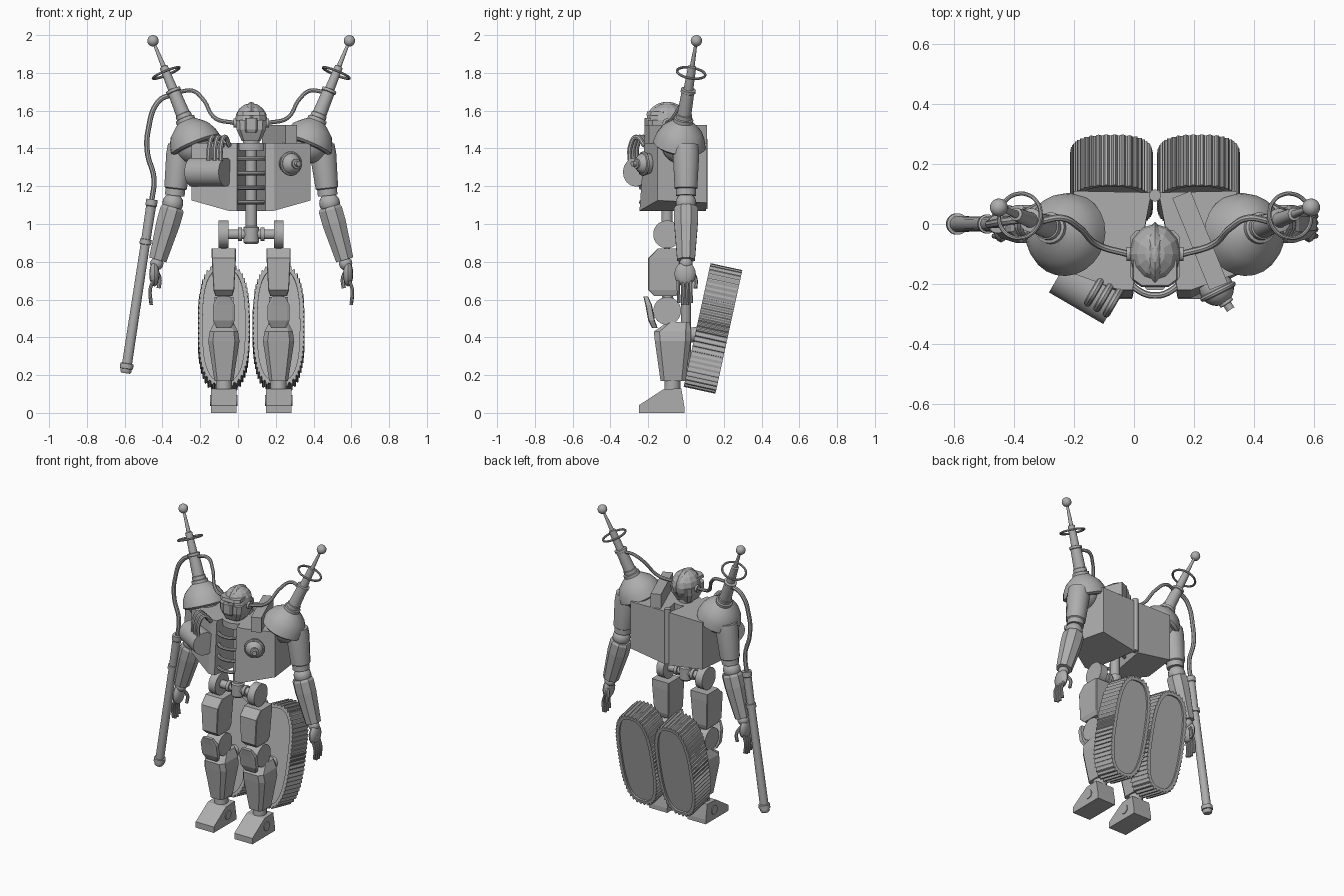
import bpy, bmesh, math
from mathutils import Vector, Matrix

cube = bpy.data.objects.get("Cube")
if cube:
    bpy.data.objects.remove(cube, do_unlink=True)

GREY = 0.42
CX = 0.07            # body centre line
metal = bpy.data.materials.new("plain grey metal")
metal.use_nodes = True
metal.diffuse_color = (GREY, GREY, GREY, 1)
metal.node_tree.nodes["Principled BSDF"].inputs["Base Color"].default_value = (GREY, GREY, GREY, 1)


def finish(name, bm, smooth=True):
    bmesh.ops.recalc_face_normals(bm, faces=bm.faces)
    mesh = bpy.data.meshes.new(name)
    bm.to_mesh(mesh)
    bm.free()
    mesh.materials.append(metal)
    ob = bpy.data.objects.new(name, mesh)
    bpy.context.collection.objects.link(ob)
    if smooth:
        bpy.ops.object.select_all(action='DESELECT')
        ob.select_set(True)
        bpy.context.view_layer.objects.active = ob
        bpy.ops.object.shade_smooth_by_angle(angle=math.radians(35))


def skin(bm, rings, cap=True):
    """Join equal vertex loops with quads and close both ends."""
    loops = [[bm.verts.new(p) for p in ring] for ring in rings]
    for a, b in zip(loops, loops[1:]):
        n = len(a)
        for i in range(n):
            bm.faces.new((a[i], a[(i + 1) % n], b[(i + 1) % n], b[i]))
    if cap:
        bm.faces.new(loops[0][::-1])
        bm.faces.new(loops[-1])


def lathe(name, a, b, profile, n=20, smooth=True):
    """Turned part from a to b; profile holds (fraction along, radius)."""
    a, b = Vector(a), Vector(b)
    rot = (b - a).to_track_quat('Z', 'Y')
    rings = []
    for t, r in profile:
        c = a.lerp(b, t)
        rings.append([c + rot @ Vector((r * math.cos(k), r * math.sin(k), 0))
                      for k in (math.tau * (i + 0.5) / n for i in range(n))])
    bm = bmesh.new()
    skin(bm, rings)
    finish(name, bm, smooth)


def rod(name, a, b, r, n=20):
    lathe(name, a, b, [(0, r), (1, r)], n)


def ball(name, c, r, scale=(1, 1, 1), u=20, v=12, smooth=True):
    bm = bmesh.new()
    bmesh.ops.create_uvsphere(bm, u_segments=u, v_segments=v, radius=r,
                              matrix=Matrix.Translation(c) @ Matrix.Diagonal((*scale, 1)))
    finish(name, bm, smooth)


def loft(name, cx, sections, chamfer=0.25):
    """Eight-sided block; sections hold (z, y front, y back, half width)."""
    rings = []
    for z, y0, y1, w in sections:
        c, h = (y0 + y1) / 2, (y1 - y0) / 2
        k = 1 - chamfer
        corners = ((1, k), (k, 1), (-k, 1), (-1, k), (-1, -k), (-k, -1), (k, -1), (1, -k))
        rings.append([(cx + w * u, c + h * v, z) for u, v in corners])
    bm = bmesh.new()
    skin(bm, rings)
    finish(name, bm, False)


def tube(name, points, r, closed=False):
    """Smooth bent pipe through the points."""
    cu = bpy.data.curves.new(name, 'CURVE')
    cu.dimensions, cu.bevel_depth, cu.bevel_resolution, cu.resolution_u = '3D', r, 2, 8
    cu.use_fill_caps = True
    sp = cu.splines.new('BEZIER')
    sp.bezier_points.add(len(points) - 1)
    for bp, p in zip(sp.bezier_points, points):
        bp.co = p
        bp.handle_left_type = bp.handle_right_type = 'AUTO'
    sp.use_cyclic_u = closed
    helper = bpy.data.objects.new(name + "_path", cu)
    bpy.context.collection.objects.link(helper)
    bpy.context.view_layer.update()
    bm = bmesh.new()
    bm.from_mesh(bpy.data.meshes.new_from_object(helper.evaluated_get(bpy.context.evaluated_depsgraph_get())))
    bpy.data.objects.remove(helper, do_unlink=True)
    finish(name, bm)


def hoop(name, c, axis, radius, r):
    rot = Vector(axis).to_track_quat('Z', 'Y')
    tube(name, [Vector(c) + rot @ Vector((radius * math.cos(k), radius * math.sin(k), 0))
                for k in (math.tau * i / 12 for i in range(12))], r, True)


def oval(count, w, h, power=2.8):
    """Evenly spaced points on a rounded oval."""
    dense = []
    for i in range(1441):
        c, s = math.cos(math.tau * i / 1440), math.sin(math.tau * i / 1440)
        dense.append(Vector((math.copysign(w * abs(c) ** (2 / power), c),
                             math.copysign(h * abs(s) ** (2 / power), s))))
    steps = [(q - p).length for p, q in zip(dense, dense[1:])]
    gap, run, j, out = sum(steps) / count, 0, 0, []
    for k in range(count):
        while run + steps[j] < gap * k:
            run += steps[j]
            j += 1
        out.append(dense[j].lerp(dense[j + 1], (gap * k - run) / steps[j]))
    return out


def track(name, cx):
    place = Matrix.Translation((cx, 0.143, 0.447)) @ Matrix.Rotation(-math.radians(12.3), 4, 'X')
    ribs = 58
    outer = oval(ribs * 4, 0.138, 0.335)
    outer = [p * (1 if i % 4 < 2 else 0.96) for i, p in enumerate(outer)]
    inner = oval(ribs * 4, 0.112, 0.305)
    put = lambda pts, y: [place @ Vector((p.x, y, p.y)) for p in pts]
    d = 0.086
    bm = bmesh.new()
    skin(bm, [put(inner, -d), put(outer, -d), put(outer, d), put(inner, d), put(inner, -d)], False)
    finish(name + "_belt", bm, False)
    bm = bmesh.new()
    skin(bm, [put(inner, 0.012 - d), put(inner, d - 0.012)])
    finish(name + "_side_plate", bm, False)


def half(side, s):
    def P(x, y, z):
        return Vector((CX + s * x, y, z))
    cx = CX + s * 0.145

    # torso half, hinged at the back and open at the front
    plan = ((0.012, 0.105), (0.27, 0.11), (0.315, -0.15), (0.12, -0.22), (0.075, -0.22))
    bm = bmesh.new()
    skin(bm, [[P(x, y * (1.12 if y < -0.2 else 1), 1.07 + max(0, x - 0.12) * 0.28) for x, y in plan],
              [P(x, y, 1.43) for x, y in plan]])
    finish(side + "_torso_box", bm, False)

    # shoulder and aerial share one slanted axis
    base, tip = P(0.295, -0.035, 1.42), P(0.52, 0.055, 1.97)
    lathe(side + "_shoulder_cap", base, tip, [(-0.02, 0.125), (0.0, 0.14), (0.07, 0.13), (0.14, 0.108),
          (0.19, 0.075), (0.21, 0.06), (0.22, 0.052), (0.25, 0.052)], 24)
    ball(side + "_shoulder_joint", P(0.31, -0.03, 1.42), 0.1)
    lathe(side + "_aerial", base, tip, [(0.2, 0.052), (0.25, 0.05), (0.255, 0.043), (0.29, 0.043), (0.295, 0.038),
          (0.5, 0.034), (0.505, 0.04), (0.53, 0.04), (0.535, 0.026), (0.75, 0.022), (0.755, 0.013), (1, 0.007)], 16)
    ball(side + "_aerial_tip", tip, 0.03)
    hoop(side + "_aerial_ring", base.lerp(tip, 0.69), tip - base, 0.075, 0.007)
    tube(side + "_head_cable", [P(0.09, -0.1, 1.535), P(0.19, -0.07, 1.56), P(0.255, -0.01, 1.66),
         P(0.31, 0.02, 1.705), P(0.38, 0.01, 1.7)], 0.011)

    # arm
    lathe(side + "_upper_arm", P(0.375, 0, 1.42), P(0.405, 0, 1.15),
          [(0, 0.068), (0.2, 0.072), (0.85, 0.062), (0.87, 0.054), (1, 0.054)], 12)
    ball(side + "_elbow", P(0.415, 0, 1.11), 0.055)
    lathe(side + "_forearm", P(0.415, 0, 1.09), P(0.495, 0, 0.81),
          [(0, 0.06), (0.05, 0.068), (0.3, 0.068), (1, 0.051)], 8, False)
    ball(side + "_wrist", P(0.5, 0, 0.79), 0.035)
    ball(side + "_palm", P(0.513, -0.005, 0.735), 0.06, (0.45, 0.95, 1.1), 12, 8)
    for i in range(4):
        y = -0.04 + i * 0.022
        tube(f"{side}_finger_{i + 1}", [P(0.52, y, 0.7), P(0.535, y, 0.65),
             P(0.53, y + 0.002, 0.565 + 0.012 * abs(i - 1.5))], 0.009)
    tube(side + "_thumb", [P(0.5, 0.03, 0.75), P(0.485, 0.05, 0.71), P(0.49, 0.05, 0.66)], 0.011)

    # hip and thigh
    rod(side + "_hip_disc", P(0.12, -0.1, 0.945), P(0.172, -0.1, 0.945), 0.074, 24)
    rod(side + "_hip_collar", P(0.05, -0.1, 0.945), P(0.07, -0.1, 0.945), 0.036)
    rod(side + "_hip_rod", P(0.145, -0.1, 0.93), P(0.145, -0.1, 0.8), 0.016, 10)
    loft(side + "_thigh", cx, [(0.62, -0.17, -0.05, 0.045), (0.65, -0.2, -0.04, 0.055),
         (0.82, -0.2, -0.03, 0.064), (0.87, -0.15, -0.03, 0.064)], 0.06)

    # knee, shin and foot
    rod(side + "_knee", P(0.095, -0.1, 0.54), P(0.195, -0.1, 0.54), 0.074, 20)
    rod(side + "_knee_link", P(0.145, -0.1, 0.65), P(0.145, -0.08, 0.42), 0.03, 12)
    loft(side + "_knee_cap", cx, [(0.45, -0.18, -0.15, 0.04), (0.49, -0.2, -0.165, 0.058),
         (0.57, -0.215, -0.18, 0.058), (0.615, -0.225, -0.2, 0.035)])
    loft(side + "_shin", cx, [(0.17, -0.135, -0.003, 0.05), (0.38, -0.165, 0.025, 0.083),
         (0.43, -0.17, 0.027, 0.075), (0.48, -0.1, 0.02, 0.05)], 0.3)
    rod(side + "_track_mount", P(0.145, -0.03, 0.4), P(0.145, 0.12, 0.43), 0.04, 12)
    rod(side + "_ankle", P(0.145, -0.075, 0.08), P(0.145, -0.07, 0.18), 0.043, 16)
    sole = ((-0.25, 0), (-0.25, 0.04), (-0.12, 0.125), (-0.025, 0.13), (-0.008, 0.03), (-0.008, 0))
    bm = bmesh.new()
    skin(bm, [[P(0.145 + w, y, z) for y, z in sole] for w in (-0.068, 0.068)])
    finish(side + "_foot", bm, False)
    rod(side + "_ankle_bolt", P(0.072, -0.098, 0.065), P(0.218, -0.098, 0.065), 0.03, 16)
    track(side + "_track", cx)


half("left", 1)
half("right", -1)

# spine, ribs and pelvis
rod("spine", (CX, -0.1, 0.98), (CX, -0.1, 1.45), 0.03)
rod("back_hinge", (CX, 0.095, 1.08), (CX, 0.095, 1.45), 0.02, 12)
for i in range(4):
    hoop(f"rib_{i + 1}", (CX, -0.14, 1.115 + i * 0.077), (0, 0, 1), 0.098, 0.011)
rod("collar", (CX, -0.11, 1.39), (CX, -0.11, 1.43), 0.09)
lathe("pelvis", (CX, -0.1, 0.895), (CX, -0.1, 1.02),
      [(0, 0.034), (0.08, 0.042), (0.7, 0.042), (0.75, 0.03), (1, 0.03)])
rod("hip_axle", (CX - 0.14, -0.1, 0.945), (CX + 0.14, -0.1, 0.945), 0.026)

# head
rod("neck", (CX, -0.1, 1.4), (CX, -0.1, 1.5), 0.045)
ball("helmet", (CX, -0.1, 1.55), 0.09, (0.95, 1.12, 1), 12, 8, False)
ball("helmet_crest", (CX, -0.1, 1.552), 0.095, (0.42, 1.14, 1), 8, 12, False)
loft("jaw", CX, [(1.44, -0.175, -0.06, 0.05), (1.5, -0.2, -0.03, 0.078), (1.55, -0.2, -0.02, 0.082)])
loft("face_mask", CX, [(1.485, -0.213, -0.15, 0.028), (1.5, -0.22, -0.15, 0.034), (1.56, -0.22, -0.15, 0.034)])
loft("brow", CX, [(1.575, -0.21, -0.1, 0.075), (1.595, -0.205, -0.1, 0.072)], 0.4)
rod("ears", (CX - 0.095, -0.1, 1.535), (CX + 0.095, -0.1, 1.535), 0.024, 16)

# left shoulder beam and swivel gun
bm = bmesh.new()
bmesh.ops.create_cube(bm, size=1, matrix=Matrix.Translation((0.22, -0.055, 1.475))
                      @ Matrix.Rotation(math.radians(22), 4, 'Z') @ Matrix.Diagonal((0.065, 0.33, 0.1, 1)))
finish("shoulder_beam", bm, False)
ball("gun_ball", (0.275, -0.215, 1.32), 0.058)
hoop("gun_ring", (0.28, -0.225, 1.32), (0.45, -0.9, 0), 0.055, 0.01)
lathe("gun_barrel", (0.28, -0.22, 1.32), (0.322, -0.285, 1.32), [(0, 0.026), (0.7, 0.026), (0.72, 0.015), (1, 0.015)], 12)

# right chest drum with bent pipes
mid, along, back = Vector((-0.155, -0.215, 1.275)), Vector((0.86, -0.5, 0)), Vector((0.5, 0.86, 0))
rod("chest_drum", mid - along * 0.105, mid + along * 0.105, 0.076, 28)
for i in range(3):
    c = mid + along * (0.025 + i * 0.036)
    tube(f"drum_pipe_{i + 1}", [c - back * 0.04 + Vector((0, 0, 0.06)), c - back * 0.035 + Vector((0, 0, 0.14)),
         c + Vector((0, 0, 0.185)), c + back * 0.05 + Vector((0, 0, 0.14))], 0.013)

# hand-held launcher tube and its feed hose
lathe("launcher", (-0.595, 0, 0.21), (-0.455, 0, 1.13),
      [(0, 0.024), (0.01, 0.03), (0.025, 0.03), (0.027, 0.036), (0.055, 0.036), (0.057, 0.027), (0.74, 0.025),
       (0.742, 0.032), (0.77, 0.032), (0.772, 0.025), (0.96, 0.027), (0.965, 0.031), (1, 0.031)], 16)
tube("launcher_hose", [(-0.345, 0.02, 1.69), (-0.42, 0.01, 1.65), (-0.475, 0, 1.5), (-0.48, 0, 1.38),
     (-0.445, 0, 1.24), (-0.457, 0, 1.12)], 0.014)
